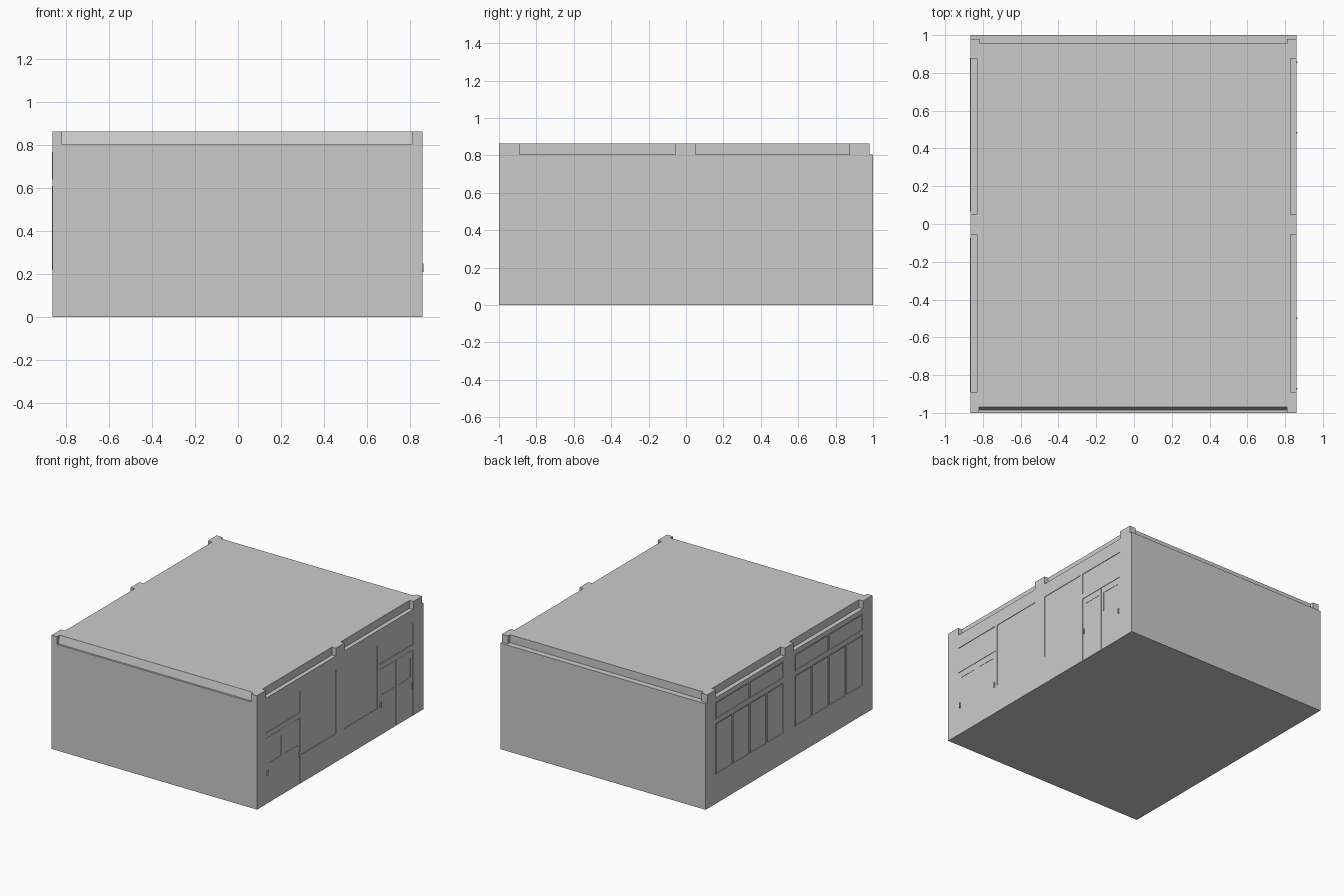
import bpy, bmesh

if "Cube" in bpy.data.objects:
    bpy.data.objects.remove(bpy.data.objects["Cube"])

XL, XR, TOP, LEDGE = -0.865, 0.86, 0.865, 0.805


def prism(name, profile, x0, x1):
    """Extrude a (y, z) profile along x."""
    bm = bmesh.new()
    a = [bm.verts.new((x0, y, z)) for y, z in profile]
    b = [bm.verts.new((x1, y, z)) for y, z in profile]
    n = len(a)
    bm.faces.new(a)
    bm.faces.new(b[::-1])
    for i in range(n):
        bm.faces.new((a[i], b[i], b[(i + 1) % n], a[(i + 1) % n]))
    bmesh.ops.recalc_face_normals(bm, faces=bm.faces)
    me = bpy.data.meshes.new(name)
    bm.to_mesh(me)
    bm.free()
    ob = bpy.data.objects.new(name, me)
    bpy.context.collection.objects.link(ob)
    return ob


def box(name, x0, x1, y0, y1, z0, z1):
    return prism(name, [(y0, z0), (y1, z0), (y1, z1), (y0, z1)], x0, x1)


def cut(target, cutter):
    cutter.hide_render = True
    m = target.modifiers.new("cut", 'BOOLEAN')
    m.operation = 'DIFFERENCE'
    m.solver = 'EXACT'
    m.object = cutter
    bpy.context.view_layer.objects.active = target
    bpy.ops.object.modifier_apply(modifier=m.name)
    bpy.data.objects.remove(cutter)


# Main block
body = box("building_body", XL, XR, -1, 1, 0, TOP)

# Parapet ledges: sloped front, stepped back, two per side
cut(body, prism("cutter", [(-1.1, LEDGE), (-0.985, LEDGE), (-0.97, TOP),
                           (-0.97, 0.95), (-1.1, 0.95)], -0.82, 0.81))
cut(body, box("cutter", -1, 1, 0.98, 1.1, LEDGE, 0.95))
cut(body, box("cutter", -0.815, 0.81, 0.955, 1.05, LEDGE, 0.96))
for y0, y1 in ((-0.89, -0.055), (0.05, 0.875)):
    cut(body, box("cutter", XL - 0.1, -0.83, y0, y1, LEDGE, 0.95))
    cut(body, box("cutter", 0.828, XR + 0.1, y0, y1, LEDGE, 0.95))

# Shallow recesses for doors, transoms and lower panels on the right side
D = 0.004
for y0, y1, d0, d1 in ((-0.89, -0.485, -0.47, -0.055), (0.465, 0.87, 0.05, 0.447)):
    cut(body, box("cutter", XR - D, 1, y0, y1, -0.1, 0.50))
    cut(body, box("cutter", XR - D, 1, y0, y1, 0.54, 0.70))
    cut(body, box("cutter", XR - D, 1, d0, d1, 0.215, 0.70))

# Window and transom recesses on the left side
for y0, y1 in ((0.065, 0.88), (-0.89, -0.075)):
    cut(body, box("cutter", -1, XL + D, y0, y1, 0.22, 0.61))
    cut(body, box("cutter", -1, XL + D, y0, y1, 0.64, 0.77))


def frame(name, xa, xb, y0, y1, z0, z1, t=0.008):
    """Rectangular frame: outer block with the opening cut out."""
    f = box(name, xa, xb, y0, y1, z0, z1)
    cut(f, box("cutter", xa - 0.1, xb + 0.1, y0 + t, y1 - t, z0 + t, z1 - t))


# Left side window frames: four tall panes and two transoms per bay
for y0, y1 in ((0.065, 0.88), (-0.89, -0.075)):
    for n, z0, z1 in ((4, 0.22, 0.61), (2, 0.64, 0.77)):
        w = (y1 - y0) / n
        for i in range(n):
            frame("window_frame", XL - 0.002, XL + D,
                  y0 + i * w, y0 + (i + 1) * w, z0, z1)

# Right side double doors with glazed openings and handles
for y0 in (-0.89, 0.465):
    for i in range(2):
        a = y0 + i * 0.203
        door = box("door_leaf", XR - D, XR - 0.001, a + 0.002, a + 0.201, 0, 0.498)
        g = y0 + 0.033 + i * 0.195
        cut(door, box("cutter", XR - 0.003, 1, g, g + 0.15, 0.30, 0.45))
        h = y0 + (0.013, 0.388)[i]
        box("door_handle", XR - 0.002, XR + 0.005, h, h + 0.008, 0.21, 0.25)
